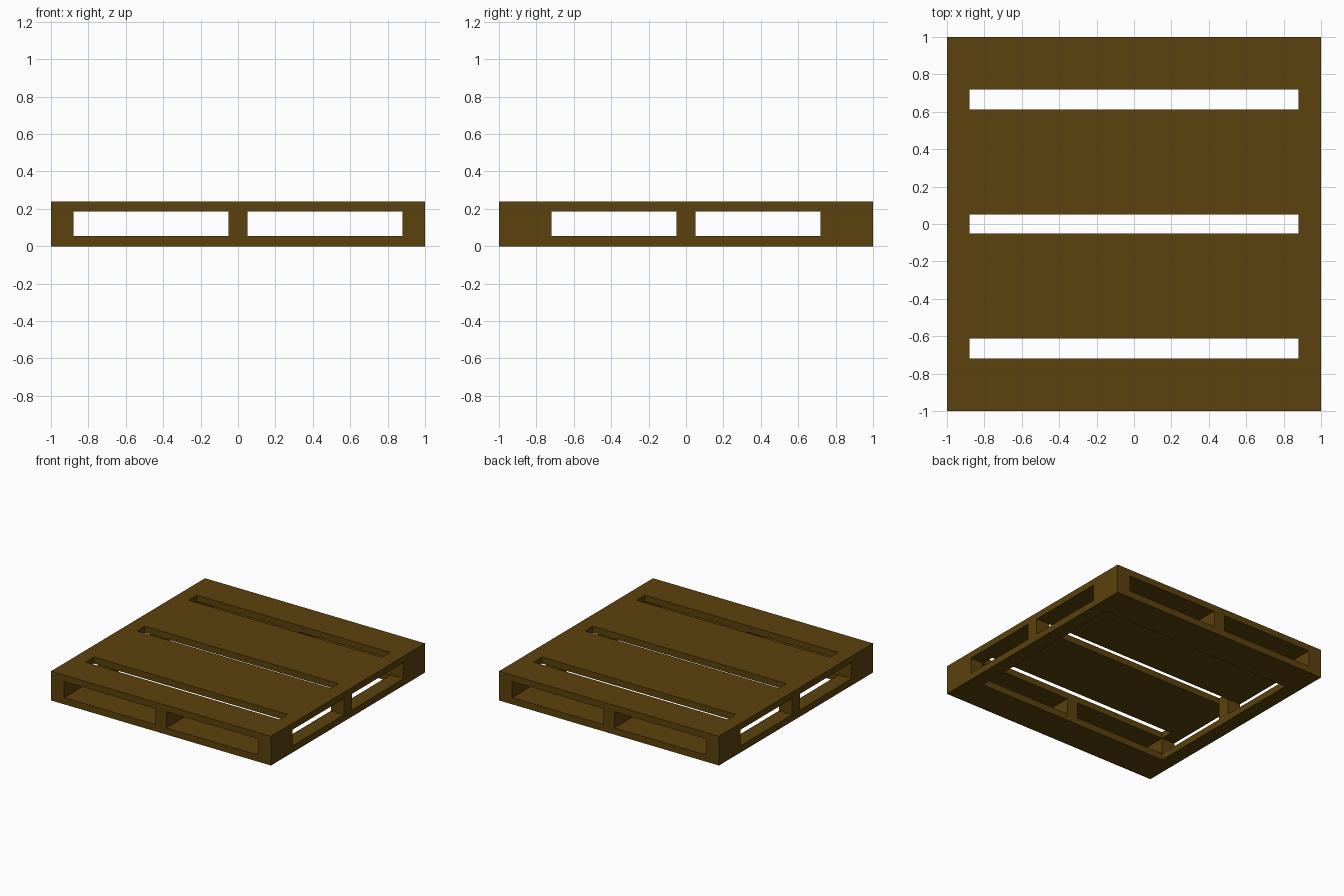
import bpy, bmesh

if "Cube" in bpy.data.objects:
    bpy.data.objects.remove(bpy.data.objects["Cube"])

# Break lines of the pallet along each axis
XS = [-1, -0.88, -0.05, 0.05, 0.88, 1]
YS = [-1, -0.72, -0.613, -0.05, 0.05, 0.613, 0.72, 1]
ZS = [0, 0.055, 0.187, 0.24]
NX, NY, NZ = len(XS) - 1, len(YS) - 1, len(ZS) - 1


def solid(i, j, k):
    """Is this cell of the pallet filled with wood?"""
    if not (0 <= i < NX and 0 <= j < NY and 0 <= k < NZ):
        return False
    edge_x, edge_y = i in (0, NX - 1), j in (0, NY - 1)
    if k == 2:                                   # top deck with three slots
        return edge_x or j not in (1, 3, 5)
    if k == 0:                                   # bottom ring
        return edge_x or edge_y
    return (edge_x and (edge_y or j == 3)) or (edge_y and i == 2)   # posts


bm = bmesh.new()
cache = {}


def vert(i, j, k):
    if (i, j, k) not in cache:
        cache[i, j, k] = bm.verts.new((XS[i], YS[j], ZS[k]))
    return cache[i, j, k]


# Skin only the boundary between wood and air
for i in range(NX):
    for j in range(NY):
        for k in range(NZ):
            if not solid(i, j, k):
                continue
            for axis in range(3):
                for side in (0, 1):
                    n = [i, j, k]
                    n[axis] += 2 * side - 1
                    if solid(*n):
                        continue
                    quad = []
                    for a, b in ((0, 0), (1, 0), (1, 1), (0, 1)):
                        c = [i, j, k]
                        c[axis] += side
                        c[(axis + 1) % 3] += a
                        c[(axis + 2) % 3] += b
                        quad.append(vert(*c))
                    bm.faces.new(quad if side else quad[::-1])

mesh = bpy.data.meshes.new("pallet")
bm.to_mesh(mesh)
bm.free()
pallet = bpy.data.objects.new("pallet", mesh)
bpy.context.collection.objects.link(pallet)

# Dark brown wood
wood = bpy.data.materials.new("wood")
wood.diffuse_color = (0.107, 0.054, 0.004, 1)
wood.use_nodes = True
wood.node_tree.nodes["Principled BSDF"].inputs["Base Color"].default_value = wood.diffuse_color
mesh.materials.append(wood)
